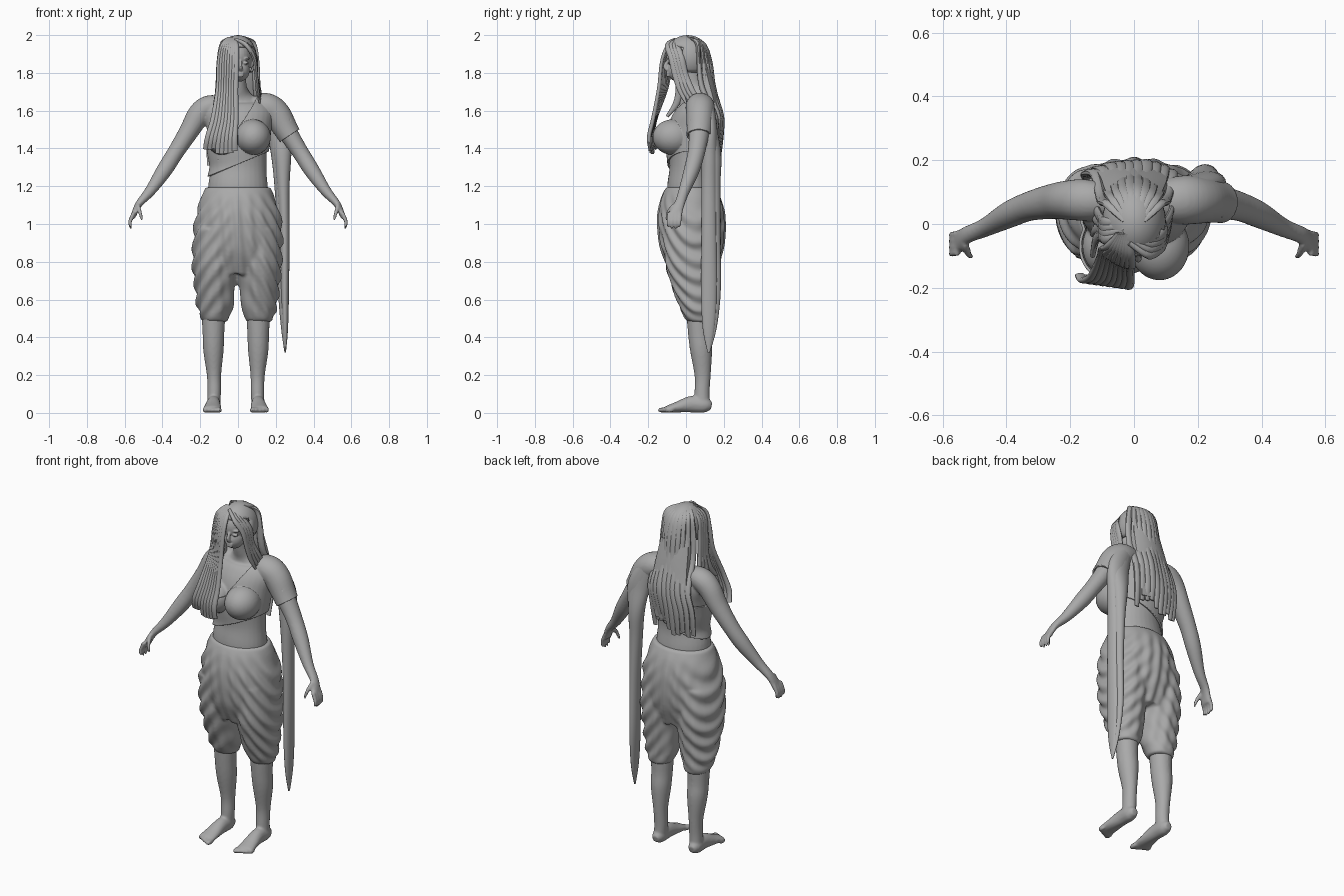
import bpy, bmesh, math, random
from mathutils import Vector, Matrix

random.seed(4)
cube = bpy.data.objects.get("Cube")
if cube:
    bpy.data.objects.remove(cube)

grey = bpy.data.materials.new("plain_grey")
grey.use_nodes = True
grey.diffuse_color = (0.4, 0.4, 0.4, 1)
grey.node_tree.nodes["Principled BSDF"].inputs["Base Color"].default_value = grey.diffuse_color
X, Y = Vector((1, 0, 0)), Vector((0, 1, 0))


def spline(pts, steps):
    """Smooth curve through points of any dimension."""
    out = []
    for i in range(len(pts) - 1):
        p = [pts[max(0, min(len(pts) - 1, i + k))] for k in (-1, 0, 1, 2)]
        for s in range(steps):
            t = s / steps
            out.append([b + 0.5 * t * (c - a + t * (2*a - 5*b + 4*c - d + t * (3*(b - c) + d - a)))
                        for a, b, c, d in zip(*p)])
    return out + [list(pts[-1])]


def sweep(bm, pts, ref=Y, sides=20, steps=5):
    """Elliptic tube; each point is x, y, z, radius across ref, radius along ref."""
    path = spline(pts, steps)
    rings = []
    for i, (x, y, z, a, b) in enumerate(path):
        t = Vector(path[min(i + 1, len(path) - 1)][:3]) - Vector(path[max(i - 1, 0)][:3])
        u = ref.cross(t).normalized()
        v = t.normalized().cross(u)
        rings.append([bm.verts.new(Vector((x, y, z)) + u * a * math.cos(q) + v * b * math.sin(q))
                      for q in (math.tau * k / sides for k in range(sides))])
    for r, s in zip(rings, rings[1:]):
        for k in range(sides):
            bm.faces.new((r[k], r[(k + 1) % sides], s[(k + 1) % sides], s[k]))
    bm.faces.new(rings[0][::-1])
    bm.faces.new(rings[-1])


def ball(bm, centre, radii):
    m = Matrix.Translation(centre) @ Matrix.Diagonal((*radii, 1))
    return bmesh.ops.create_uvsphere(bm, u_segments=28, v_segments=18, radius=1, matrix=m)["verts"]


def finish(name, bm, voxel=0, smooth=4):
    """Turn a bmesh into an object, optionally fusing overlapping volumes."""
    bmesh.ops.recalc_face_normals(bm, faces=bm.faces)
    me = bpy.data.meshes.new(name)
    bm.to_mesh(me)
    bm.free()
    me.materials.append(grey)
    ob = bpy.data.objects.new(name, me)
    bpy.context.collection.objects.link(ob)
    if voxel:
        r = ob.modifiers.new("fuse", "REMESH")
        r.mode, r.voxel_size = "VOXEL", voxel
        s = ob.modifiers.new("soften", "SMOOTH")
        s.iterations, s.factor = smooth, 0.5
        dg = bpy.context.evaluated_depsgraph_get()
        me = bpy.data.meshes.new_from_object(ob.evaluated_get(dg))
        ob.modifiers.clear()
        ob.data = me
        if not me.materials:
            me.materials.append(grey)
    me.polygons.foreach_set("use_smooth", [True] * len(me.polygons))
    me.set_sharp_from_angle(angle=math.radians(50))
    return ob


# Torso and neck
bm = bmesh.new()
sweep(bm, [(0, .03, 1.05, .15, .12), (0, .02, 1.19, .158, .12), (.005, .02, 1.3, .145, .107),
           (0, .025, 1.4, .155, .12), (0, .04, 1.5, .165, .125), (0, .06, 1.58, .175, .11),
           (0, .07, 1.64, .14, .08), (0, .06, 1.68, .075, .06), (0, .04, 1.73, .046, .05),
           (0, .025, 1.81, .045, .05)], sides=32)
for s in (-1, 1):
    ball(bm, (s * .08, -.07, 1.46), (.082, .095, .082))
    # Arm and palm
    sweep(bm, [(s * .07, .07, 1.63, .045, .05), (s * .15, .075, 1.622, .06, .065),
               (s * .205, .075, 1.58, .062, .062), (s * .26, .07, 1.49, .052, .055),
               (s * .33, .055, 1.38, .044, .046), (s * .39, .03, 1.285, .042, .042),
               (s * .465, -.01, 1.175, .029, .03), (s * .525, -.035, 1.105, .019, .028),
               (s * .553, -.058, 1.045, .014, .037), (s * .556, -.06, 1.03, .01, .033)])
    # Fingers and thumb
    for i in range(4):
        y = -.03 - .02 * i
        low = .97 + .008 * abs(i - 1.5)
        sweep(bm, [(s * .552, y, 1.06, .011, .011), (s * .572, y - .004, 1.01, .01, .01),
                   (s * .565, y - .005, low, .007, .007)], sides=10)
    sweep(bm, [(s * .53, -.06, 1.1, .012, .014), (s * .52, -.092, 1.065, .011, .011),
               (s * .508, -.105, 1.02, .007, .007)], sides=10)
    # Lower leg
    cx = .107 if s > 0 else -.13
    sweep(bm, [(cx, .065, .62, .07, .07), (cx, .07, .43, .058, .06), (cx, .08, .33, .054, .058),
               (cx - s * .003, .088, .2, .038, .043), (cx - s * .004, .085, .11, .036, .04),
               (cx, .085, .03, .034, .042)])
    # Foot and toes
    sweep(bm, [(cx, .135, .035, .02, .02), (cx, .1, .042, .041, .036), (cx, .03, .046, .044, .037),
               (cx + s * .004, -.05, .03, .028, .045), (cx + s * .008, -.105, .019, .017, .05)], X)
    for i in range(5):
        ball(bm, (cx + s * (-.03 + .019 * i), -.12 + .008 * i, .015),
             (.015 - .0012 * i, .031 - .002 * i, .0145))
body = finish("body", bm, .0065, 5)

# Head with jaw, nose, mouth, eyes and ears
bm = bmesh.new()
ball(bm, (0, 0, 1.885), (.076, .103, .095))
ball(bm, (.006, -.04, 1.815), (.056, .06, .062))
sweep(bm, [(.012, -.092, 1.87, .008, .008), (.013, -.11, 1.835, .012, .01),
           (.013, -.1, 1.815, .008, .014)], X, sides=10)
for z, r in ((1.798, .008), (1.786, .009)):
    ball(bm, (.011, -.095, z), (.021, .009, r))
for s in (-1, 1):
    ball(bm, (.01 + s * .032, -.085, 1.852), (.017, .011, .007))
    ball(bm, (.01 + s * .032, -.083, 1.875), (.022, .013, .006))
    ball(bm, (s * .075, .01, 1.85), (.012, .02, .03))
finish("head", bm, .0045, 2)

# Trousers: gathered hips and two full legs
bm = bmesh.new()
sweep(bm, [(0, .025, 1.195, .172, .13), (0, .025, 1.13, .198, .16), (0, .028, 1.02, .228, .178),
           (0, .033, .87, .232, .165), (0, .04, .74, .17, .115)], sides=40)
for cx in (-.122, .112):
    sweep(bm, [(cx, .03, .98, .11, .15), (cx, .038, .8, .12, .145), (cx, .048, .67, .107, .118),
               (cx, .06, .57, .096, .092), (cx, .07, .505, .076, .075), (cx, .07, .482, .066, .066)], sides=28)
trousers = finish("trousers", bm, .009, 6)
moves = []
for v in trousers.data.vertices:
    x, y, z = v.co
    side = min(1, abs(x) / .2)
    fade = max(0, min(1, (1.18 - z) / .12)) * min(1, max(0, z - .48) / .06)
    swag = math.sin(62 * z + 75 * abs(x) + 5 * math.sin(6 * y + 2 * x)) * side
    pleat = math.sin(95 * x + 8 * z) * (1 - side)
    moves.append(v.co + v.normal * fade * (.007 * swag + .005 * pleat))
for v, co in zip(trousers.data.vertices, moves):
    v.co = co

# Sash: a layer over the body, cut along neckline, hem and sleeve
bm = bmesh.new()
bm.from_mesh(body.data)
lines = [((0, 1.5), (1.6, -1)), ((0, 1.49), (.2, -1)), ((0, 1.317), (-.45, 1)),
         ((.29, 1.48), (-.55, .83))]
for (x, z), (nx, nz) in lines:
    bmesh.ops.bisect_plane(bm, geom=bm.verts[:] + bm.edges[:] + bm.faces[:], dist=1e-5,
                           plane_co=(x, 0, z), plane_no=(nx, 0, nz))


def covered(c):
    neck, bust, hem, sleeve = [(c.x - x) * nx + (c.z - z) * nz > 0 for (x, z), (nx, nz) in lines]
    return (neck or bust) and c.x > -.195 and ((sleeve and c.x > .165) or (hem and c.x <= .165))


bare = [f for f in bm.faces if not covered(f.calc_center_median())]
bmesh.ops.delete(bm, geom=bare, context="FACES")
for v in bm.verts:
    v.co += v.normal * .003
sash = finish("sash", bm)
cloth = sash.modifiers.new("thickness", "SOLIDIFY")
cloth.thickness, cloth.offset = .009, 1

# Hanging end of the sash, in two folds
for name, dy, dx in (("sash_tail_outer", 0, 0), ("sash_tail_inner", .02, -.014)):
    bm = bmesh.new()
    sweep(bm, [(.17, .115, 1.62, .05, .035), (.225 + dx, .13, 1.5, .06, .036),
               (.236 + dx, .125 + dy, 1.36, .046, .042), (.24 + dx, .122 + dy, 1.2, .033, .04),
               (.247 + dx, .122 + dy, .95, .026, .04), (.248 + dx, .122 + dy, .65, .022, .042),
               (.25 + dx / 2, .12 + dy / 2, .45, .015, .032), (.25, .12, .32, .004, .006)])
    finish(name, bm)

# Hair cap, open over the face
bm = bmesh.new()
ball(bm, (0, .008, 1.88), (.1, .122, .12))
opening = [v for v in bm.verts if v.co.y < -.035 and v.co.z < 1.925 or v.co.z < 1.79]
bmesh.ops.delete(bm, geom=opening, context="VERTS")
cap = finish("hair_cap", bm)
cap.modifiers.new("thickness", "SOLIDIFY").thickness = .012


def lock(bm, path, sizes):
    sweep(bm, [(*p, *s) for p, s in zip(path, sizes)], X, sides=10)


# Long back hair
bm = bmesh.new()
lock(bm, [(0, .08, 1.9), (0, .1, 1.78), (0, .135, 1.65), (-.01, .165, 1.53), (-.02, .165, 1.38)],
     [(.03, .085), (.045, .098), (.04, .11), (.028, .115), (.012, .11)])
for i in range(10):
    t = i / 4.5 - 1
    r = random.uniform(-1, 1)
    curve = .03 * t * t
    lock(bm, [(t * .03, .01, 1.99), (t * .075, .09 - curve, 1.955), (t * .093, .128 - 2 * curve, 1.86),
              (t * .1, .145 - 2 * curve, 1.72), (t * .115, .187 - curve + .005 * r, 1.57),
              (-.02 + t * .125, .187 - curve, 1.45), (-.025 + t * .125, .172 - curve, 1.33 + .04 * r)],
         [(.004, .008), (.012, .02), (.012, .021), (.015, .021), (.014, .023), (.011, .022), (.004, .014)])
finish("back_hair", bm)

# Long front fringe covering one eye
bm = bmesh.new()
for i in range(8):
    t = i / 7
    r = random.uniform(-1, 1)
    lock(bm, [(-.02 - .03 * t, -.03, 1.987), (-.01 - .07 * t, -.095 + .025 * t, 1.945),
              (-.008 - .09 * t, -.128 + .05 * t * t, 1.86), (-.012 - .092 * t, -.143 + .04 * t, 1.72),
              (-.012 - .118 * t, -.173 + .012 * t, 1.56), (-.018 - .14 * t, -.196 + .02 * t, 1.46),
              (-.018 - .152 * t, -.19 + .03 * t, 1.385 + .018 * r)],
         [(.004, .008), (.009, .014), (.009, .014), (.01, .014), (.011, .015), (.011, .017), (.007, .016)])
finish("front_fringe", bm)

# Swept fringe and side strands framing the face
bm = bmesh.new()
for i in range(4):
    t = i / 3
    lock(bm, [(-.015, -.06 + .05 * t, 1.98), (.045 + .01 * t, -.095 + .05 * t, 1.945),
              (.084 + .01 * t, -.075 + .05 * t, 1.88), (.096, -.055 + .05 * t, 1.79),
              (.103 + .01 * t, -.03 + .06 * t, 1.71), (.115 + .01 * t, .0 + .08 * t, 1.64)],
         [(.006, .008), (.016, .012), (.018, .011), (.018, .01), (.016, .01), (.006, .005)])
    lock(bm, [(-.03, -.03 + .04 * t, 1.985), (-.085, -.045 + .05 * t, 1.93), (-.1, -.04 + .05 * t, 1.83),
              (-.108, -.035 + .06 * t, 1.72), (-.12, -.05 + .1 * t, 1.64), (-.13, -.1 + .2 * t, 1.57)],
         [(.006, .008), (.018, .011), (.02, .011), (.02, .011), (.018, .011), (.008, .008)])
finish("side_strands", bm)
